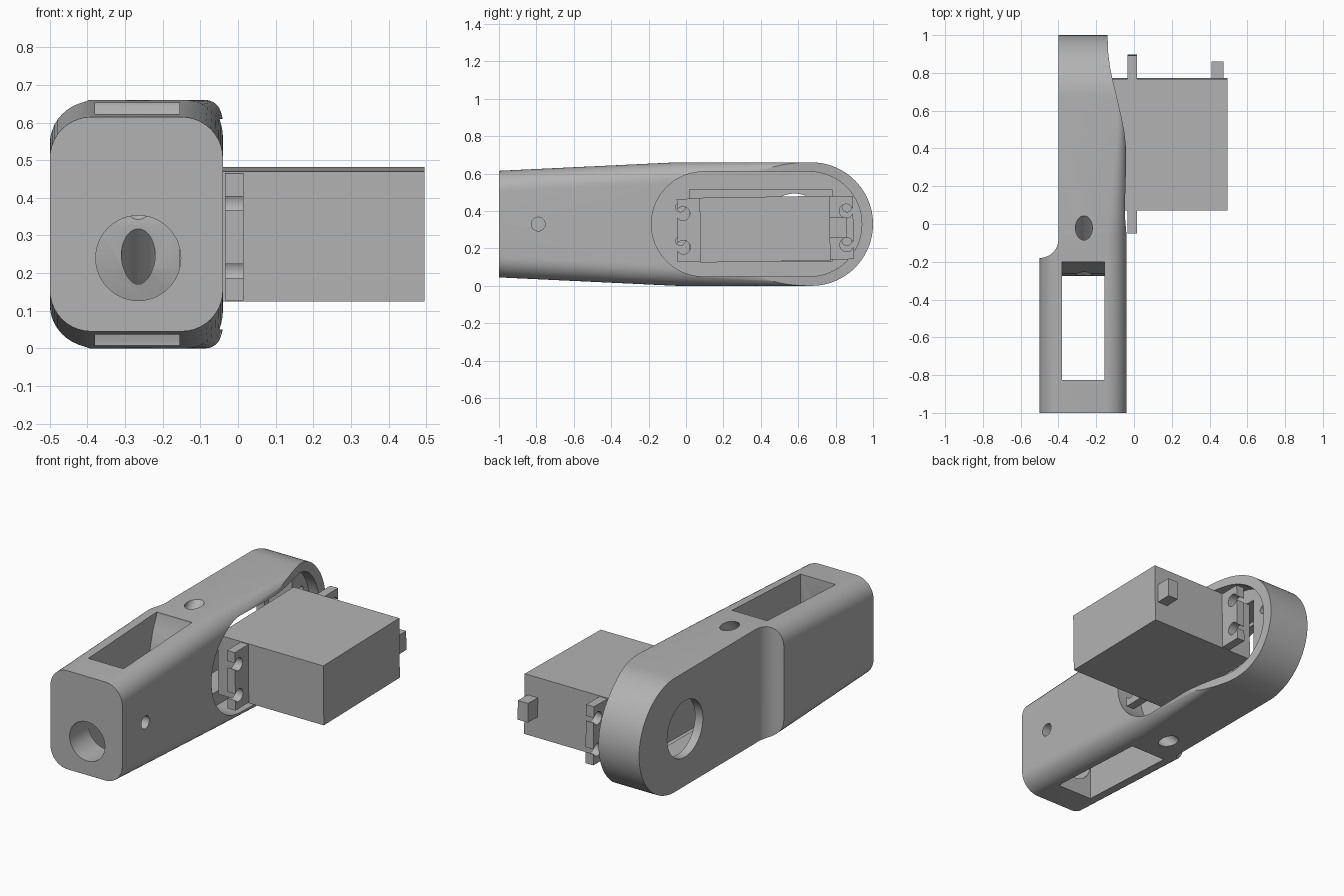
import bpy, bmesh, math
from mathutils import Matrix, Vector

old = bpy.data.objects.get("Cube")
if old:
    bpy.data.objects.remove(old, do_unlink=True)

grey = bpy.data.materials.new("matte grey")
grey.use_nodes = True
COLOR = (0.45, 0.45, 0.45, 1)
grey.diffuse_color = COLOR
grey.node_tree.nodes["Principled BSDF"].inputs["Base Color"].default_value = COLOR

MID = 0.33  # height of the arm's centre line


def add_object(name, bm):
    bmesh.ops.recalc_face_normals(bm, faces=bm.faces)
    mesh = bpy.data.meshes.new(name)
    bm.to_mesh(mesh)
    bm.free()
    obj = bpy.data.objects.new(name, mesh)
    bpy.context.collection.objects.link(obj)
    mesh.materials.append(grey)
    return obj


def loft(name, rings):
    bm = bmesh.new()
    loops = [[bm.verts.new(p) for p in ring] for ring in rings]
    n = len(loops[0])
    for a, b in zip(loops, loops[1:]):
        for i in range(n):
            j = (i + 1) % n
            bm.faces.new((a[i], a[j], b[j], b[i]))
    bm.faces.new(loops[0])
    bm.faces.new(loops[-1][::-1])
    return add_object(name, bm)


def box(name, x0, x1, y0, y1, z0, z1):
    return loft(name, [[(x, y0, z0), (x, y1, z0), (x, y1, z1), (x, y0, z1)] for x in (x0, x1)])


def rod(name, start, end, radius, sides=48):
    a, b = Vector(start), Vector(end)
    bm = bmesh.new()
    turn = (b - a).to_track_quat('Z', 'Y').to_matrix().to_4x4()
    bmesh.ops.create_cone(bm, cap_ends=True, segments=sides, radius1=radius, radius2=radius,
                          depth=(b - a).length, matrix=Matrix.Translation((a + b) / 2) @ turn)
    return add_object(name, bm)


def arc(cx, cy, r, a0, a1, steps):
    angles = [math.radians(a0 + (a1 - a0) * i / steps) for i in range(steps + 1)]
    return [(cx + r * math.cos(a), cy + r * math.sin(a)) for a in angles]


def side_prism(name, outline, x0, x1):
    return loft(name, [[(x, y, z) for y, z in outline] for x in (x0, x1)])


def combine(obj, tool, operation='DIFFERENCE'):
    mod = obj.modifiers.new("cut", 'BOOLEAN')
    mod.operation, mod.object, mod.solver = operation, tool, 'EXACT'
    bpy.context.view_layer.objects.active = obj
    bpy.ops.object.modifier_apply(modifier=mod.name)
    bpy.data.objects.remove(tool, do_unlink=True)


def smooth(obj, angle=28):
    bpy.ops.object.select_all(action='DESELECT')
    obj.select_set(True)
    bpy.context.view_layer.objects.active = obj
    bpy.ops.object.shade_smooth_by_angle(angle=math.radians(angle))


# Arm: lofted rounded section, tapering to the front
def section(y, half, r_left, r_right):
    x0, x1, lo, hi = -0.5, -0.04, MID - half, MID + half
    pts = (arc(x1 - r_right, hi - r_right, r_right, 0, 90, 10)
           + arc(x0 + r_left, hi - r_left, r_left, 90, 180, 10)
           + arc(x0 + r_left, lo + r_left, r_left, 180, 270, 10)
           + arc(x1 - r_right, lo + r_right, r_right, 270, 360, 10))
    return [(x, y, z) for x, z in pts]


arm = loft("arm", [section(-1, 0.285, 0.11, 0.11), section(-0.05, 0.33, 0.11, 0.1),
                   section(0.5, 0.33, 0.11, 0.05), section(1.1, 0.33, 0.11, 0.04)])

# Rounded rear end
combine(arm, side_prism("end_shape", [(-1.2, -0.1), (0.67, -0.1), (0.67, 0)]
                        + arc(0.67, MID, 0.33, -89, 89, 48)
                        + [(0.67, 0.66), (0.67, 0.8), (-1.2, 0.8)], -0.7, 0.2), 'INTERSECT')

# Thinner rear: filleted step on one side, gentle curve on the other
plan = [(-0.6, -1.2), (0.1, -1.2), (0.1, 0.3), (-0.038, 0.3), (-0.042, 0.4), (-0.05, 0.48),
        (-0.065, 0.56), (-0.088, 0.66), (-0.11, 0.75), (-0.127, 0.83), (-0.137, 0.91),
        (-0.14, 1.0), (-0.14, 1.2), (-0.4, 1.2)]
plan += arc(-0.5, -0.08, 0.1, 0, -90, 12) + [(-0.6, -0.18)]
combine(arm, loft("plan_shape", [[(x, y, z) for x, y in plan] for z in (-0.2, 0.9)]), 'INTERSECT')

# Open slot through the front, with a bulging rear wall
combine(arm, side_prism("slot", [(-0.825, -0.1), (-0.2, -0.1), (-0.2, 0.02), (-0.235, 0.1),
                                 (-0.265, 0.21), (-0.275, MID), (-0.265, 0.45), (-0.235, 0.56),
                                 (-0.2, 0.64), (-0.2, 0.8), (-0.825, 0.8)], -0.38, -0.155))

# Slanted cable channels above and below
for s in (1, -1):
    combine(arm, rod("channel", (-0.265, 0.12, MID + s * 0.47), (-0.265, -0.32, MID + s * 0.03), 0.045))

# Front opening and small pin hole
combine(arm, rod("front_opening", (-0.265, -1.1, 0.24), (-0.265, -0.6, 0.24), 0.113))
combine(arm, rod("pin_hole", (-0.44, -0.79, MID), (0.1, -0.79, MID), 0.037, 24))

# Long rounded pocket, motor recess, shaft opening and screw holes
pocket = arc(0.66, MID, 0.28, -90, 90, 32) + arc(0.095, MID, 0.28, 90, 270, 32)
combine(arm, side_prism("pocket", pocket, -0.2, 0.1))
combine(arm, box("recess", -0.35, 0.0, 0.02, 0.78, 0.13, 0.515))
combine(arm, rod("shaft_opening", (-0.6, 0.58, MID), (-0.3, 0.58, MID), 0.163, 64))
for y in (-0.03, 0.86):
    for z in (0.24, 0.42):
        combine(arm, rod("screw_hole", (-0.28, y, z), (-0.1, y, z), 0.025, 16))
smooth(arm)

# Motor: case, mounting tabs with open keyholes, shaft and cable plug
case = box("motor_case", -0.18, 0.495, 0.075, 0.77, 0.13, 0.476)
tabs = []
for name, y0, y1, hole, edge in (("front_tab", -0.047, 0.076, -0.015, -0.1),
                                 ("rear_tab", 0.769, 0.895, 0.858, 0.95)):
    tab = box(name, -0.035, 0.015, y0, y1, 0.135, 0.472)
    for z in (0.213, 0.393):
        combine(tab, rod("hole", (-0.1, hole, z), (0.1, hole, z), 0.037, 24))
        combine(tab, box("gap", -0.1, 0.1, min(hole, edge), max(hole, edge), z - 0.014, z + 0.014))
    smooth(tab)
    tabs.append(tab)
shaft = rod("motor_shaft", (-0.17, 0.58, 0.303), (-0.25, 0.58, 0.303), 0.05, 32)
smooth(shaft)
plug = box("cable_plug", 0.41, 0.475, 0.765, 0.86, 0.25, 0.36)

# The motor sits at a slight tilt
pivot = Vector((0, 0.42, 0.303))
tilt = Matrix.Translation(pivot) @ Matrix.Rotation(math.radians(0.9), 4, 'X') @ Matrix.Translation(-pivot)
for part in [case, shaft, plug] + tabs:
    part.data.transform(tilt)
